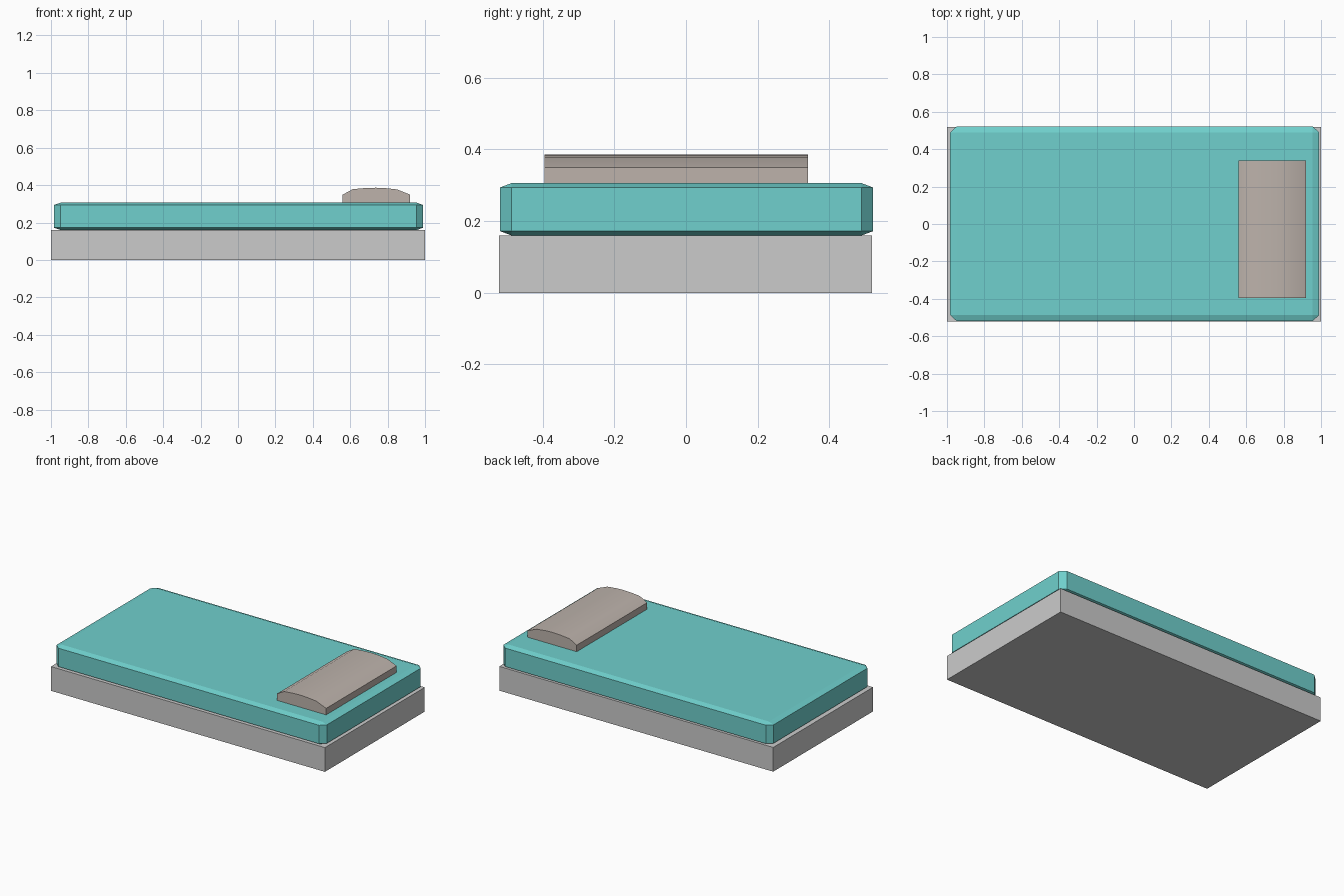
import bpy, bmesh, math
from itertools import product

if "Cube" in bpy.data.objects:
    bpy.data.objects.remove(bpy.data.objects["Cube"])


def material(name, rgb):
    m = bpy.data.materials.new(name)
    m.diffuse_color = (*rgb, 1)
    m.use_nodes = True
    m.node_tree.nodes["Principled BSDF"].inputs["Base Color"].default_value = m.diffuse_color
    return m


def finish(name, bm, mat=None):
    bmesh.ops.recalc_face_normals(bm, faces=bm.faces)
    me = bpy.data.meshes.new(name)
    bm.to_mesh(me)
    bm.free()
    ob = bpy.data.objects.new(name, me)
    bpy.context.collection.objects.link(ob)
    if mat:
        me.materials.append(mat)
    return ob


def box(name, lo, hi, chamfer=(0, 0, 0), mat=None):
    """Box with a separate chamfer inset along each axis."""
    bm = bmesh.new()
    half = [(h - l) / 2 for l, h in zip(lo, hi)]
    mid = [(h + l) / 2 for l, h in zip(lo, hi)]
    keep = range(3) if any(chamfer) else range(1)
    for s in product((-1, 1), repeat=3):
        for k in keep:
            bm.verts.new([mid[i] + s[i] * (half[i] - (0 if i == k else chamfer[i]))
                          for i in range(3)])
    bmesh.ops.convex_hull(bm, input=bm.verts)
    bmesh.ops.dissolve_limit(bm, angle_limit=math.radians(1),
                             verts=bm.verts, edges=bm.edges)
    return finish(name, bm, mat)


# Bed base
box("bed_base", (-1, -0.522, 0), (1, 0.519, 0.16))

# Mattress with chamfered edges
box("mattress", (-0.983, -0.519, 0.16), (0.99, 0.522, 0.306),
    (0.035, 0.032, 0.012), material("turquoise_fabric", (0.16, 0.63, 0.61)))

# Pillow: arched cross-section extruded along y
profile = [(0.56, 0.30), (0.56, 0.349), (0.613, 0.378), (0.677, 0.384),
           (0.737, 0.386), (0.785, 0.384), (0.85, 0.377), (0.92, 0.349), (0.92, 0.30)]
bm = bmesh.new()
end = bm.faces.new([bm.verts.new((x, -0.395, z)) for x, z in profile])
ext = bmesh.ops.extrude_face_region(bm, geom=[end], use_keep_orig=True)
bmesh.ops.translate(bm, vec=(0, 0.735, 0),
                    verts=[g for g in ext["geom"] if isinstance(g, bmesh.types.BMVert)])
pillow = finish("pillow", bm, material("beige_fabric", (0.51, 0.45, 0.41)))
bpy.context.view_layer.objects.active = pillow
pillow.select_set(True)
bpy.ops.object.shade_smooth_by_angle(angle=math.radians(30))
